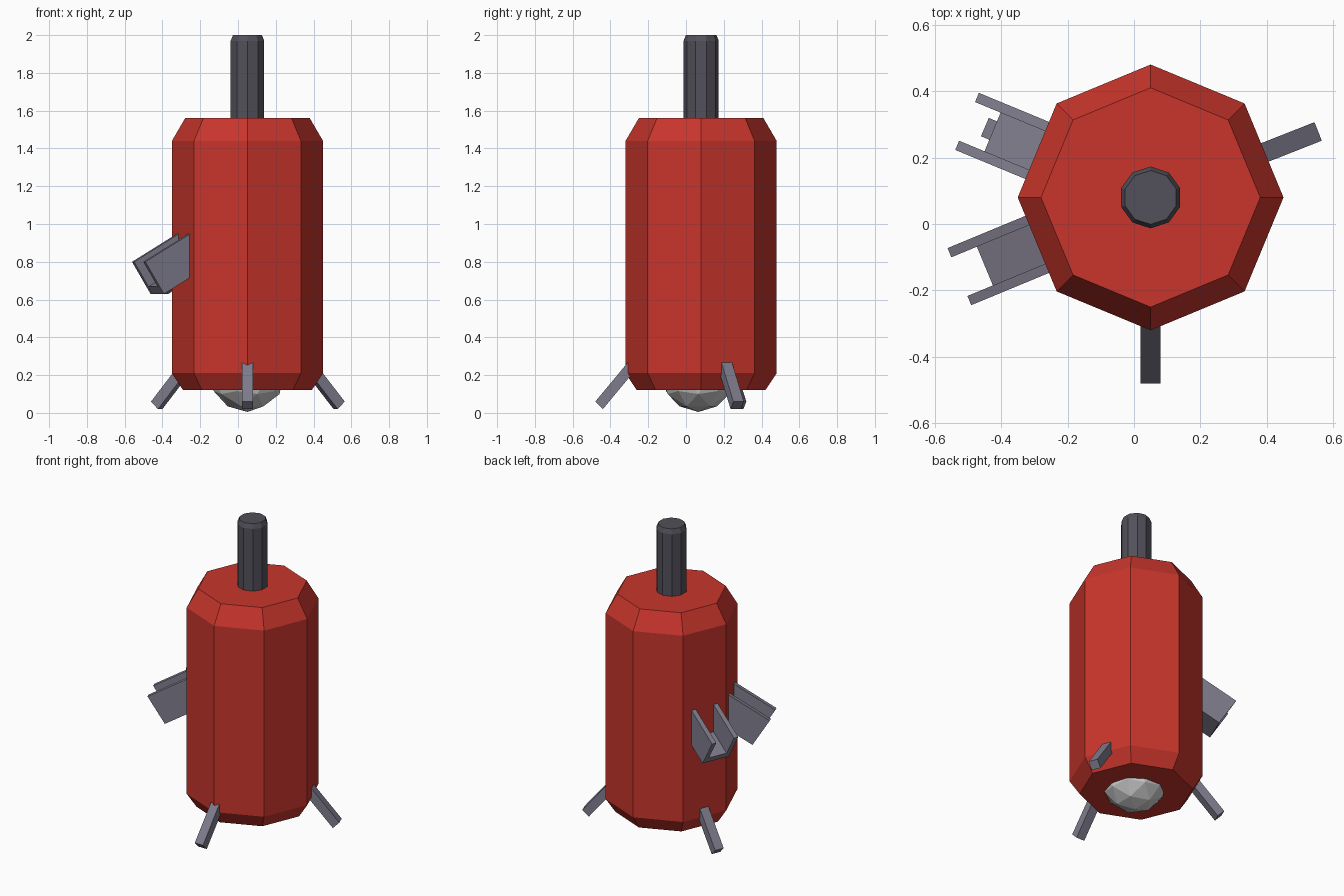
import bpy, bmesh
from math import cos, sin, radians, tau

if "Cube" in bpy.data.objects:
    bpy.data.objects.remove(bpy.data.objects["Cube"])

CX, CY = 0.05, 0.08  # shared vertical axis


def material(name, rgb):
    m = bpy.data.materials.new(name)
    m.diffuse_color = (*rgb, 1)
    m.use_nodes = True
    m.node_tree.nodes["Principled BSDF"].inputs["Base Color"].default_value = m.diffuse_color
    return m


RED = material("red_paint", (0.58, 0.036, 0.025))
DARK = material("dark_metal", (0.085, 0.08, 0.1))
METAL = material("grey_metal", (0.21, 0.2, 0.26))


def finish(bm, name, mat=None):
    bmesh.ops.recalc_face_normals(bm, faces=bm.faces)
    me = bpy.data.meshes.new(name)
    bm.to_mesh(me)
    bm.free()
    ob = bpy.data.objects.new(name, me)
    bpy.context.collection.objects.link(ob)
    if mat:
        me.materials.append(mat)
    return ob


def turned(name, profile, sides, start, mat):
    """Closed faceted solid from (radius, z) rings around the shared axis."""
    bm = bmesh.new()
    rings = [[bm.verts.new((CX + r * cos(start + tau * i / sides),
                            CY + r * sin(start + tau * i / sides), z))
              for i in range(sides)] for r, z in profile]
    for a, b in zip(rings, rings[1:]):
        for i in range(sides):
            j = (i + 1) % sides
            bm.faces.new((a[i], a[j], b[j], b[i]))
    bm.faces.new(rings[0])
    bm.faces.new(rings[-1])
    return finish(bm, name, mat)


def radial_prism(name, profile, t0, t1, angle, shift=0.0):
    """Extrude a (radius, z) outline sideways from t0 to t1, facing outward at angle."""
    c, s = cos(radians(angle)), sin(radians(angle))
    bm = bmesh.new()
    caps = [[bm.verts.new((CX + (r + shift) * c - t * s,
                           CY + (r + shift) * s + t * c, z))
             for r, z in profile] for t in (t0, t1)]
    n = len(profile)
    for i in range(n):
        j = (i + 1) % n
        bm.faces.new((caps[0][i], caps[0][j], caps[1][j], caps[1][i]))
    for cap in caps:
        bm.faces.new(cap)
    return finish(bm, name, METAL)


# octagonal body with chamfered ends
turned("body", [(0.34, 0.12), (0.40, 0.21), (0.40, 1.44), (0.33, 1.56)], 8, 0, RED)

# post on top
turned("top_post", [(0.093, 1.50), (0.093, 1.97), (0.081, 2.0)], 10, tau / 4, DARK)

# faceted dome under the body
bm = bmesh.new()
bmesh.ops.create_icosphere(bm, subdivisions=2, radius=0.2)
bmesh.ops.translate(bm, verts=bm.verts, vec=(CX, CY - 0.015, 0.205))
finish(bm, "bottom_dome")

# three splayed legs
leg = [(0.56, 0.06), (0.52, 0.02), (0.29, 0.297), (0.33, 0.337)]
for name, angle, shift in (("front_leg", -90, 0), ("right_leg", 21.5, -0.018),
                           ("left_leg", 157, -0.018)):
    radial_prism(name, leg, -0.03, 0.03, angle, shift)

# two open chutes tilted down: side plates plus a floor
side = [(0.62, 0.80), (0.514, 0.63), (0.33, 0.736), (0.33, 0.967)]
floor = [(0.537, 0.668), (0.514, 0.63), (0.33, 0.736), (0.33, 0.787)]
for name, angle, shift in (("front_chute", 202.5, 0.003), ("back_chute", 157.5, -0.022)):
    for label, t in (("near", -0.078), ("far", 0.078)):
        radial_prism(f"{name}_{label}_side", side, t - 0.015, t + 0.015, angle, shift)
    radial_prism(f"{name}_floor", floor, -0.063, 0.063, angle, shift)
